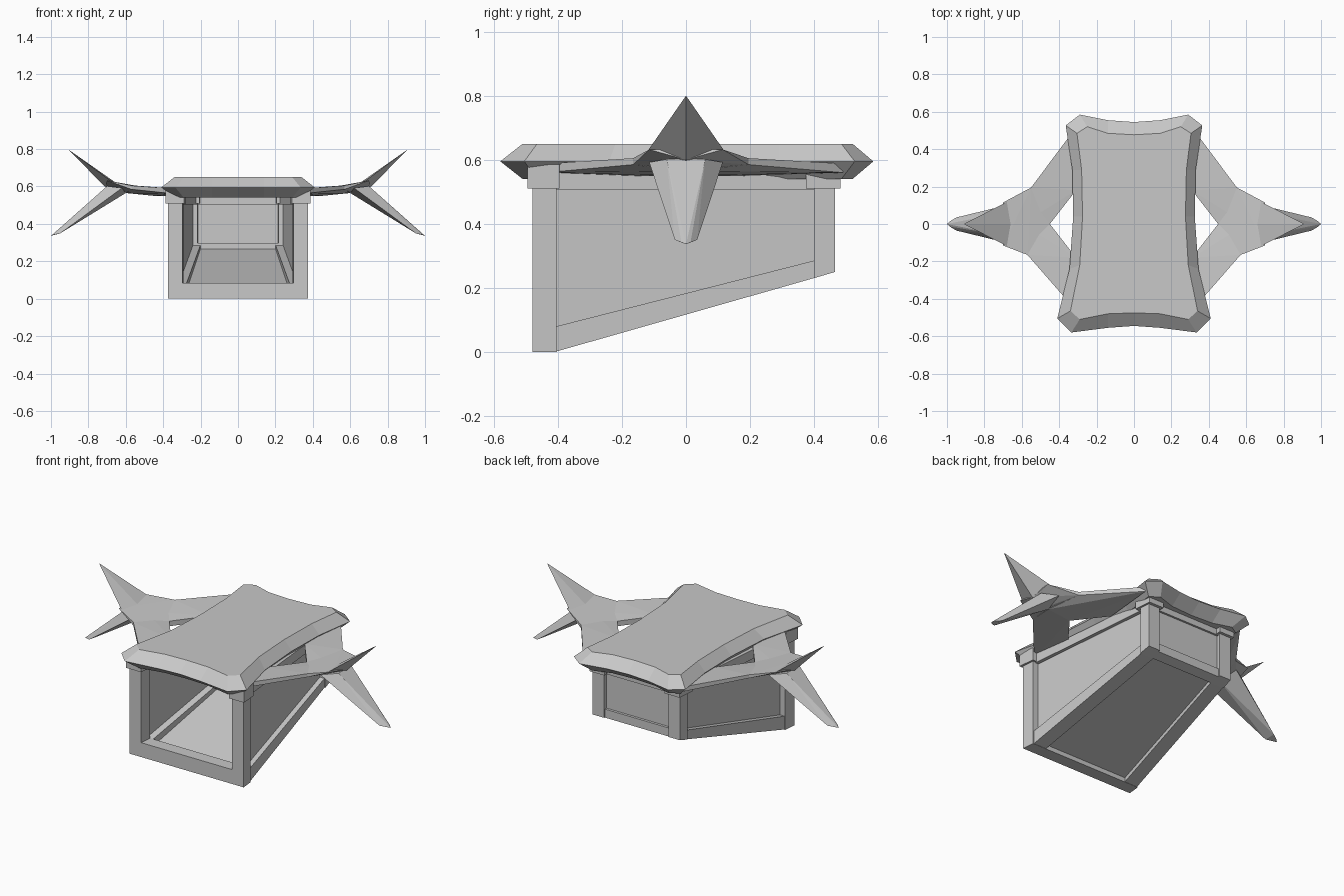
import bpy
import bmesh
from math import radians

cube = bpy.data.objects.get("Cube")
if cube:
    bpy.data.objects.remove(cube, do_unlink=True)

grey = bpy.data.materials.new("plain_grey")
grey.use_nodes = True
GREY = (0.58, 0.58, 0.58, 1)
grey.diffuse_color = GREY
grey.node_tree.nodes["Principled BSDF"].inputs["Base Color"].default_value = GREY


def finish(name, bm, mirror=False):
    """Turn a bmesh into a flat shaded object, optionally mirrored across x."""
    bmesh.ops.recalc_face_normals(bm, faces=bm.faces)
    mesh = bpy.data.meshes.new(name)
    bm.to_mesh(mesh)
    bm.free()
    mesh.materials.append(grey)
    obj = bpy.data.objects.new(name, mesh)
    bpy.context.collection.objects.link(obj)
    if mirror:
        mod = obj.modifiers.new("mirror", 'MIRROR')
        mod.use_mirror_merge = False
    return obj


def hull(name, points, mirror=False):
    """Convex solid around a few points."""
    bm = bmesh.new()
    for p in points:
        bm.verts.new(p)
    res = bmesh.ops.convex_hull(bm, input=bm.verts)
    loose = {v for v in res["geom_interior"] if isinstance(v, bmesh.types.BMVert)}
    bmesh.ops.delete(bm, geom=list(loose), context='VERTS')
    bmesh.ops.dissolve_limit(bm, angle_limit=radians(1), verts=bm.verts, edges=bm.edges)
    return finish(name, bm, mirror)


FRONT, BACK = -0.48, 0.465
POST = 0.075


def half_width(y):
    return 0.373 + (0.285 - 0.373) * (y - FRONT) / (BACK - FRONT)


def sill_low(y):
    return max(0, 0.005 + 0.293 * (y + 0.37))


def sill_high(y):
    return 0.08 + 0.255 * (y + 0.405)


def side_part(name, y0, y1, inner, outer, low, high):
    """Solid that follows the tapering side; inner and outer are depths from it."""
    pts = [(half_width(y) - d, y, z(y))
           for y in (y0, y1) for d in (inner, outer) for z in (low, high)]
    return hull(name, pts, True)


def cross_part(name, y0, y1, inset, low, high):
    """Solid spanning the body from side to side."""
    pts = [(s * (half_width(y) - inset), y, z(y))
           for y in (y0, y1) for s in (-1, 1) for z in (low, high)]
    return hull(name, pts)


def level(z):
    return lambda y: z


# Body frame: posts and their caps
side_part("front_post", FRONT, -0.405, POST, 0, level(0), level(0.56))
side_part("back_post", 0.40, BACK, POST, 0, sill_low, level(0.56))
side_part("front_post_cap", -0.495, -0.395, POST + 0.012, -0.012, level(0.51), level(0.585))
side_part("back_post_cap", 0.375, 0.482, POST + 0.012, -0.012, level(0.51), level(0.56))

# Side walls with sloping sill and top rail
side_part("side_sill", -0.41, 0.41, POST + 0.015, 0.005, sill_low, sill_high)
side_part("side_panel", -0.41, 0.41, 0.05, 0.035, sill_low, level(0.56))
side_part("side_top_rail", -0.41, 0.41, 0.07, 0.015, level(0.505), level(0.56))

# Front sill, floor and back wall
cross_part("front_sill", FRONT, -0.405, 0.03, level(0), level(0.085))
cross_part("floor_panel", -0.42, 0.42, 0.04,
           lambda y: sill_low(y) + 0.022, lambda y: sill_low(y) + 0.035)
cross_part("back_sill", 0.40, 0.455, 0.03, sill_low, level(0.297))
cross_part("back_panel", 0.425, 0.44, 0.03, level(0.27), level(0.56))
cross_part("back_top_rail", 0.41, 0.452, 0.03, level(0.505), level(0.56))

# Roof slab: wide waist ring between two narrower rings
wide = [(0, -.545), (.14, -.555), (.335, -.58), (.41, -.505), (.345, -.24), (.325, .04),
        (.33, .29), (.365, .527), (.29, .585), (.14, .555), (0, .545)]
narrow = [(0, -.475), (.14, -.48), (.29, -.51), (.34, -.465), (.29, -.22), (.275, .04),
          (.28, .29), (.305, .485), (.25, .52), (.14, .485), (0, .477)]


def ring(bm, half, z):
    full = half + [(-x, y) for x, y in half[-2:0:-1]]
    return [bm.verts.new((x, y, z)) for x, y in full]


bm = bmesh.new()
rings = [ring(bm, narrow, 0.54), ring(bm, wide, 0.595), ring(bm, narrow, 0.65)]
for a, b in zip(rings, rings[1:]):
    for i in range(len(a)):
        j = (i + 1) % len(a)
        bm.faces.new((a[i], a[j], b[j], b[i]))
bm.faces.new(rings[0])
bm.faces.new(rings[2])
finish("roof", bm)

# Side arms: two flat struts meeting at a hub
elbows = {"front": (0.57, -0.165), "back": (0.55, 0.195)}
roots = {"front": (0.33, -0.44), "back": (0.33, 0.49)}
for end, (ex, ey) in elbows.items():
    rx, ry = roots[end]
    s = 1 if ey > 0 else -1
    hull(end + "_arm", [
        (rx, ry, 0.588), (rx, ry, 0.56), (0.31, s * 0.18, 0.58), (0.31, s * 0.18, 0.55),
        (0.45, 0, 0.58), (0.45, 0, 0.55), (ex, ey, 0.605), (ex, ey, 0.585),
        (0.60, 0, 0.598), (0.60, 0, 0.565)], True)

hub = [(x, y, z) for x, y in elbows.values() for z in (0.605, 0.585)]
hull("arm_hub", hub + [(0.45, 0, 0.58), (0.45, 0, 0.55), (0.70, 0.115, 0.632),
                       (0.70, -0.115, 0.632), (0.71, 0, 0.60), (0.62, 0, 0.57)], True)

# Raised and lowered spikes at the end of each arm
hull("upper_spike", [(0.68, 0.118, 0.63), (0.68, -0.118, 0.63), (0.66, 0, 0.625),
                     (0.71, 0, 0.598), (0.91, 0, 0.80)], True)
lower = [(0.60, 0, 0.565), (1.0, 0, 0.336)]
for s in (-1, 1):
    lower += [(0.62, s * 0.115, 0.592), (0.70, s * 0.06, 0.602),
              (0.95, s * 0.035, 0.35), (0.985, s * 0.014, 0.342)]
hull("lower_spike", lower, True)
